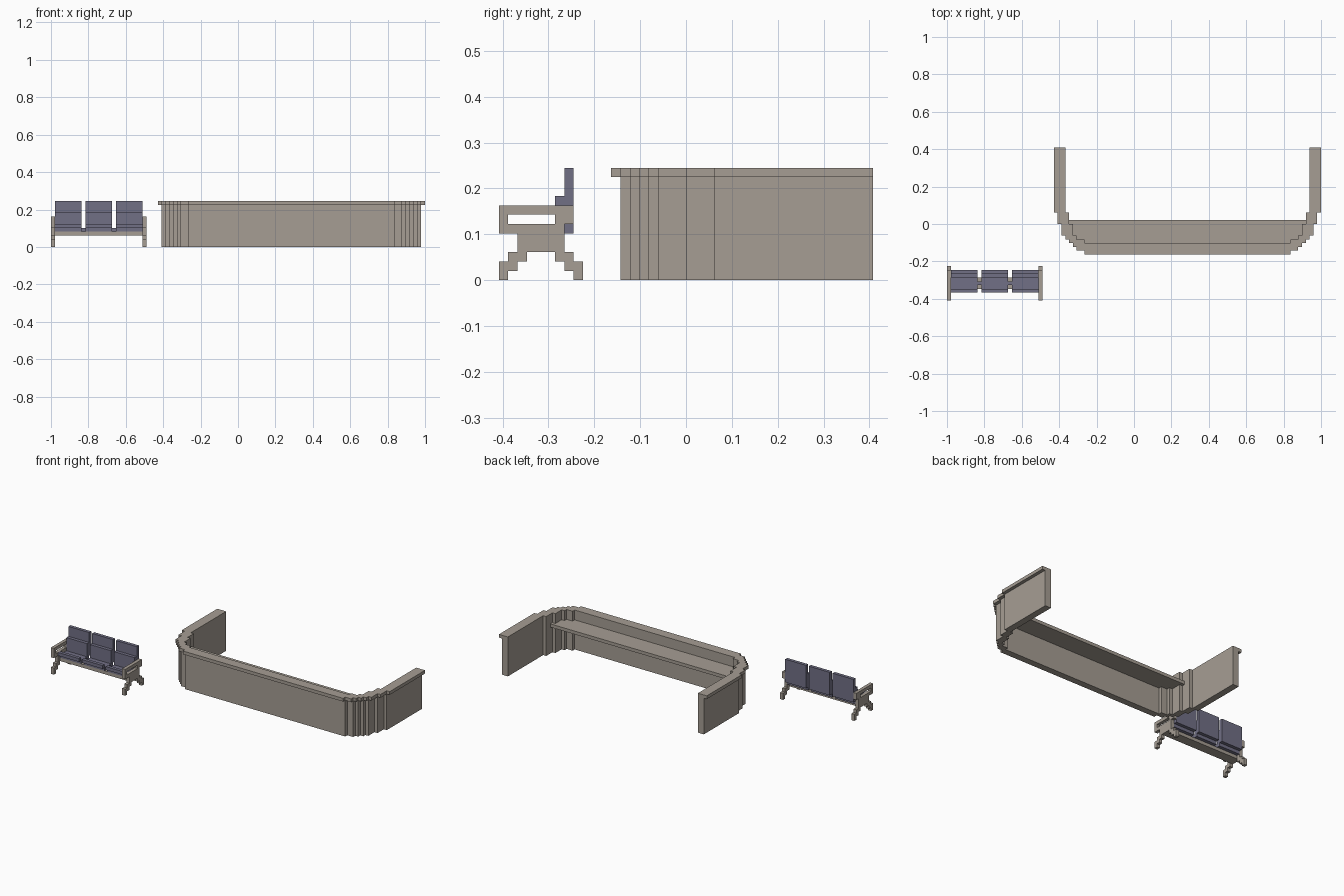
import bpy, bmesh
from mathutils import Vector

V = 2 / 98          # one block unit
CX = 14             # counter centre line, in block units

if "Cube" in bpy.data.objects:
    bpy.data.objects.remove(bpy.data.objects["Cube"], do_unlink=True)


def material(name, rgb):
    m = bpy.data.materials.new(name)
    m.use_nodes = True
    m.diffuse_color = (*rgb, 1)
    m.node_tree.nodes["Principled BSDF"].inputs["Base Color"].default_value = (*rgb, 1)
    return m


BEIGE = material("warm_grey", (0.38, 0.34, 0.295))
PURPLE = material("slate_purple", (0.165, 0.16, 0.235))


def prism(name, pts, lo, hi, axis, mat):
    """Extrude a flat outline from lo to hi along x (outline in y,z) or z (outline in x,y)."""
    place = (lambda a, b: Vector((lo, a, b))) if axis == "x" else (lambda a, b: Vector((a, b, lo)))
    shift = Vector((hi - lo, 0, 0)) if axis == "x" else Vector((0, 0, hi - lo))
    bm = bmesh.new()
    face = bm.faces.new([bm.verts.new(place(*p) * V) for p in pts])
    ext = bmesh.ops.extrude_face_region(bm, geom=[face])
    bmesh.ops.translate(bm, vec=shift * V,
                        verts=[g for g in ext["geom"] if isinstance(g, bmesh.types.BMVert)])
    bmesh.ops.recalc_face_normals(bm, faces=bm.faces)
    me = bpy.data.meshes.new(name)
    bm.to_mesh(me)
    bm.free()
    me.materials.append(mat)
    ob = bpy.data.objects.new(name, me)
    bpy.context.collection.objects.link(ob)
    return ob


def rect(a0, a1, b0, b1):
    return [(a0, b0), (a1, b0), (a1, b1), (a0, b1)]


def stair(top, steps):
    """Symmetric stepped U outline; each step is (half width, y where it ends)."""
    half, y = [], top
    for w, y_end in steps:
        half += [(w, y), (w, y_end)]
        y = y_end
    return [(CX - w, y) for w, y in half] + [(CX + w, y) for w, y in reversed(half)]


# Reception counter: stepped wall, overhanging top and inner desk
inner = [(32, 3), (31, 0), (30, -3), (29, -4), (27, -5)]
wall = [(34, 3), (33, 0), (32, -3), (31, -4), (30, -5), (29, -6), (27, -7)]
ledge = [(35, 3), (34, 0), (33, -3), (32, -4), (31, -5), (30, -6), (29, -7), (27, -8)]
inner_edge = stair(20, inner)[::-1]
prism("counter_wall", stair(20, wall) + inner_edge, 0, 11, "z", BEIGE)
prism("counter_top", stair(20, ledge) + inner_edge, 11, 12, "z", BEIGE)
prism("counter_desk", stair(1, inner[1:]), 8, 9, "z", BEIGE)

# Bench end frames: stepped legs below, arm rest loop above
legs = [(-20, 0), (-19, 0), (-19, 1), (-18, 1), (-18, 2), (-17, 2), (-17, 3),
        (-14, 3), (-14, 2), (-13, 2), (-13, 1), (-12, 1), (-12, 0), (-11, 0),
        (-11, 2), (-12, 2), (-12, 3), (-13, 3), (-13, 6), (-20, 6), (-20, 5),
        (-18, 5), (-18, 3), (-19, 3), (-19, 2), (-20, 2)]
arm = [(-20, 6), (-19, 6), (-19, 7), (-14, 7), (-14, 6), (-12, 6), (-12, 8), (-20, 8)]
for side, x in (("right", -49), ("left", -25)):
    prism(f"bench_legs_{side}", legs, x, x + 1, "x", BEIGE)
    prism(f"bench_arm_{side}", arm, x, x + 1, "x", BEIGE)

# Rails joining the bench ends
prism("bench_beam", rect(-17, -14, 3, 4), -48, -25, "x", BEIGE)
for i, x in enumerate((-41, -33)):
    prism(f"seat_link_{i + 1}", rect(-16, -15, 4, 5), x, x + 1, "x", PURPLE)

# Three seats: raised front lip, sunken pan, lower back and tall back panel
seat = [(-18, 5), (-17, 5), (-17, 4), (-13, 4), (-13, 5), (-12, 5), (-12, 12),
        (-13, 12), (-13, 9), (-14, 9), (-14, 5), (-17, 5.02), (-17, 6), (-18, 6)]
for i in range(3):
    prism(f"seat_{i + 1}", seat, -48 + 8 * i, -41 + 8 * i, "x", PURPLE)
